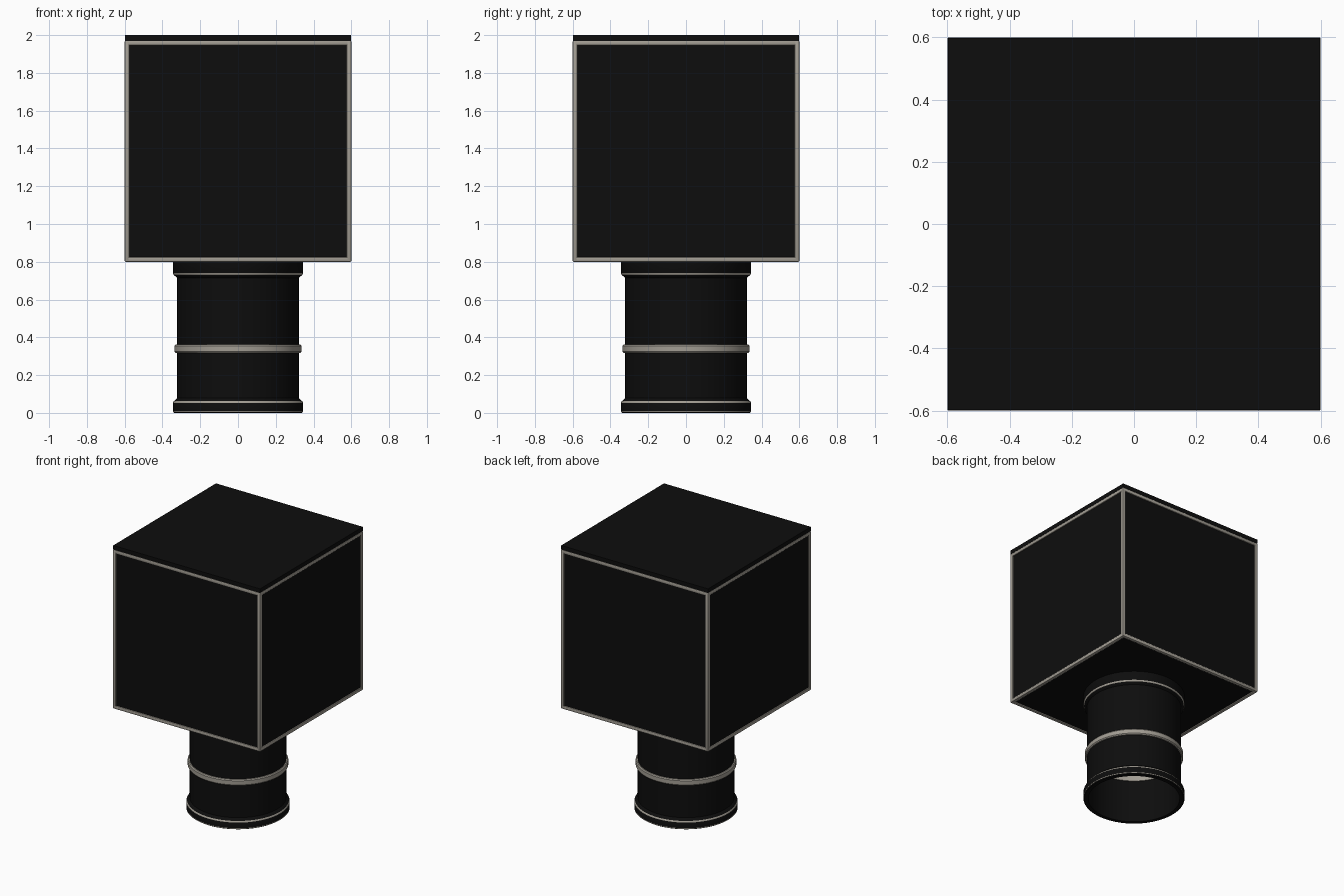
import bpy, bmesh, math

if "Cube" in bpy.data.objects:
    bpy.data.objects.remove(bpy.data.objects["Cube"])


def material(name, rgb):
    m = bpy.data.materials.new(name)
    m.diffuse_color = (*rgb, 1)
    m.use_nodes = True
    m.node_tree.nodes["Principled BSDF"].inputs["Base Color"].default_value = m.diffuse_color
    return m


BLACK = material("matte black", (0.004, 0.004, 0.004))
GREY = material("warm grey metal", (0.36, 0.335, 0.29))


def finish(name, bm, mats, angle=None):
    bmesh.ops.recalc_face_normals(bm, faces=bm.faces)
    me = bpy.data.meshes.new(name)
    bm.to_mesh(me)
    bm.free()
    for m in mats:
        me.materials.append(m)
    ob = bpy.data.objects.new(name, me)
    bpy.context.collection.objects.link(ob)
    if angle:
        bpy.ops.object.select_all(action='DESELECT')
        ob.select_set(True)
        bpy.context.view_layer.objects.active = ob
        bpy.ops.object.shade_smooth_by_angle(angle=math.radians(angle))
    return ob


def box(name, lo, hi, mat, bevel=0):
    bm = bmesh.new()
    bmesh.ops.create_cube(bm, size=1)
    for v in bm.verts:
        v.co = [(a + b) / 2 + c * (b - a) for a, b, c in zip(lo, hi, v.co)]
    if bevel:
        bmesh.ops.bevel(bm, geom=bm.edges[:], offset=bevel, segments=2,
                        profile=0.5, affect='EDGES')
    return finish(name, bm, [mat], 40 if bevel else None)


def lathe(name, profile, mats, grey_bands=(), n=96):
    """Revolve a closed (radius, z) profile; outer faces in grey_bands use slot 1."""
    bm = bmesh.new()
    rings = [[bm.verts.new((r * math.cos(2 * math.pi * i / n),
                            r * math.sin(2 * math.pi * i / n), z))
              for i in range(n)] for r, z in profile]
    for k, ring in enumerate(rings):
        nxt = rings[(k + 1) % len(rings)]
        (r0, z0), (r1, z1) = profile[k], profile[(k + 1) % len(profile)]
        zm = (z0 + z1) / 2
        grey = min(r0, r1) > 0.318 and any(a < zm < b for a, b in grey_bands)
        for i in range(n):
            j = (i + 1) % n
            f = bm.faces.new((ring[i], ring[j], nxt[j], nxt[i]))
            f.material_index = int(grey)
    return finish(name, bm, mats, 35)


# Cube head: dark panels and top cap
H, T = 0.6, 0.025
P = 0.593
box("head_panels", (-P, -P, 0.807), (P, P, 1.972), BLACK)
box("top_cap", (-0.598, -0.598, 1.97), (0.598, 0.598, 2.0), BLACK)

# Grey edge frame: four posts and two rings of rails
for sx in (-1, 1):
    for sy in (-1, 1):
        x, y = sorted((sx * H, sx * (H - T))), sorted((sy * H, sy * (H - T)))
        box("corner_post", (x[0], y[0], 0.8), (x[1], y[1], 1.97), GREY, 0.006)
for z in (0.8, 1.97 - T):
    for s in (-1, 1):
        a, b = sorted((s * H, s * (H - T)))
        box("rail_x", (-H, a, z), (H, b, z + T), GREY, 0.006)
        box("rail_y", (a, -H, z), (b, H, z + T), GREY, 0.006)

# Lower hollow tube with flared foot and thin grey trim lines
lathe("lower_tube",
      [(0.312, 0), (0.338, 0), (0.345, 0.005), (0.345, 0.011), (0.345, 0.052),
       (0.34, 0.062), (0.322, 0.078), (0.322, 0.34), (0.312, 0.34)],
      [BLACK, GREY], [(0.005, 0.011), (0.052, 0.062)])

# Upper hollow tube with flared collar
lathe("upper_tube",
      [(0.312, 0.34), (0.322, 0.34), (0.322, 0.715), (0.34, 0.73), (0.345, 0.74),
       (0.345, 0.81), (0.312, 0.81)],
      [BLACK, GREY], [(0.73, 0.74)])

# Grey ring between the tubes, showing inside as well
lathe("middle_ring",
      [(0.306, 0.318), (0.33, 0.318), (0.336, 0.325), (0.336, 0.355),
       (0.33, 0.362), (0.306, 0.362)], [GREY])
